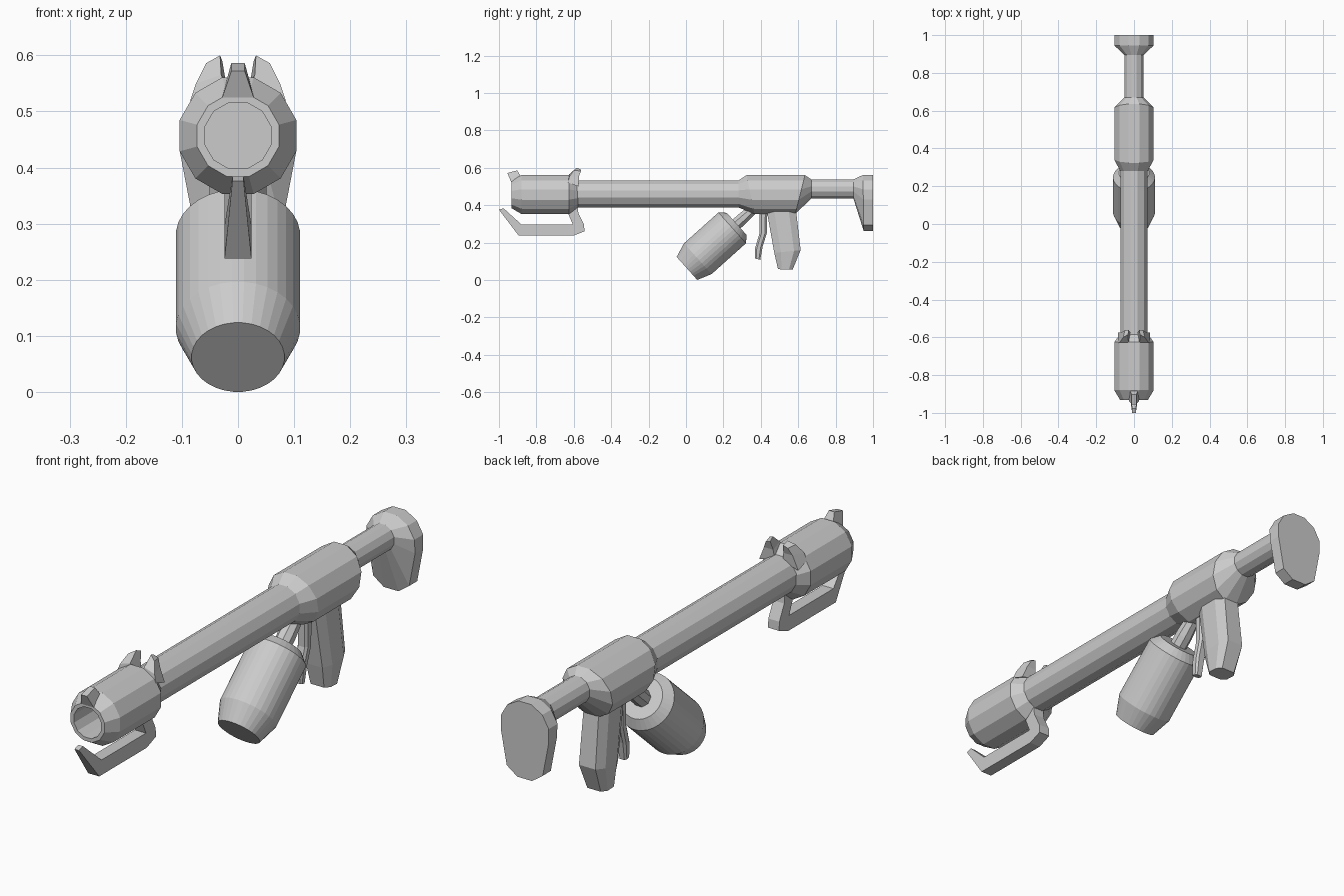
import bpy, bmesh
from math import cos, sin, pi
from mathutils import Vector

if "Cube" in bpy.data.objects:
    bpy.data.objects.remove(bpy.data.objects["Cube"])


def loft(name, rings, caps=True, mirror=False):
    """Skin a list of equal-length vertex rings; optionally add the x-mirrored copy."""
    bm = bmesh.new()
    for sx in ((1, -1) if mirror else (1,)):
        vs = [[bm.verts.new((sx * p[0], p[1], p[2])) for p in r] for r in rings]
        n = len(rings[0])
        for a, b in zip(vs, vs[1:]):
            for i in range(n):
                j = (i + 1) % n
                bm.faces.new((a[i], a[j], b[j], b[i]))
        if caps:
            bm.faces.new(vs[0])
            bm.faces.new(vs[-1])
    bmesh.ops.recalc_face_normals(bm, faces=bm.faces[:])
    me = bpy.data.meshes.new(name)
    bm.to_mesh(me)
    bm.free()
    ob = bpy.data.objects.new(name, me)
    bpy.context.collection.objects.link(ob)
    return ob


def ring(y, half, cz=0.457, skew=0.0):
    """Twelve-sided ring around the y axis, flats at the sides; half = half width."""
    r = half / cos(pi / 12)
    pts = []
    for i in range(12):
        a = pi / 12 + i * pi / 6
        dz = r * sin(a)
        pts.append((r * cos(a), y + skew * dz, cz + dz))
    return pts


def plate(name, section, widths):
    """Flat part from a (y, z) outline with a half width per point."""
    return loft(name, [[(-w, y, z) for (y, z), w in zip(section, widths)],
                       [(w, y, z) for (y, z), w in zip(section, widths)]])


def box_ring(w, y0, z0, y1, z1, c=0.35):
    """Chamfered section: half width w, running from front point to rear point."""
    out = []
    for x, t in ((-1 + c, 0), (1 - c, 0), (1, .25), (1, .75),
                 (1 - c, 1), (c - 1, 1), (-1, .75), (-1, .25)):
        out.append((x * w, y0 + (y1 - y0) * t, z0 + (z1 - z0) * t))
    return out


# Muzzle housing with open bore
loft("muzzle", [ring(-0.70, 0.059), ring(-0.933, 0.059), ring(-0.933, 0.073),
                ring(-0.88, 0.104), ring(-0.625, 0.104), ring(-0.578, 0.07)])

# Barrel tube
loft("barrel", [ring(-0.60, 0.072, 0.46), ring(0.30, 0.072, 0.46)])

# Receiver and stock tube
loft("receiver", [ring(0.28, 0.072, 0.46), ring(0.345, 0.104, 0.457, -0.2),
                  ring(0.61, 0.104, 0.457, 0.25), ring(0.67, 0.051, 0.487)])
loft("stock_tube", [ring(0.66, 0.051, 0.487), ring(0.91, 0.051, 0.487)])


# Shoulder butt: round top, lower half stretched down
def butt_ring(y_top, y_low):
    low = [(-0.104, 0.43), (-0.078, 0.295), (-0.032, 0.262),
           (0.032, 0.262), (0.078, 0.295), (0.104, 0.43)]
    up = [(x, y_top, z) for x, y, z in ring(0, 0.104)[:6]]
    return up + [(x, y_low, z) for x, z in low]


loft("shoulder_butt", [ring(0.895, 0.051, 0.487), butt_ring(0.945, 0.95),
                       butt_ring(1.0, 1.0)])

# Pistol grip and trigger lever
loft("grip", [box_ring(0.05, 0.43, 0.38, 0.585, 0.40),
              box_ring(0.055, 0.472, 0.145, 0.613, 0.16),
              box_ring(0.045, 0.492, 0.058, 0.57, 0.055)])
loft("trigger", [box_ring(0.022, 0.392, 0.37, 0.435, 0.37),
                 box_ring(0.022, 0.393, 0.25, 0.432, 0.25),
                 box_ring(0.02, 0.368, 0.165, 0.41, 0.18),
                 box_ring(0.016, 0.368, 0.115, 0.397, 0.108)])

# Slanted tank and its neck
axis = Vector((0, 0.745, 0.667)).normalized()
side = Vector((0, -axis.z, axis.y))
base = Vector((0, 0.005, 0.062))


def tank_ring(t, r, n):
    return [tuple(base + axis * t + Vector((1, 0, 0)) * (r * cos(2 * pi * (i + .5) / n))
                  + side * (r * sin(2 * pi * (i + .5) / n))) for i in range(n)]


loft("tank", [tank_ring(t, r, 32) for t, r in
              ((0, 0.083), (0.078, 0.111), (0.325, 0.111), (0.357, 0.08))])
loft("tank_neck", [tank_ring(0.34, 0.034, 8), tank_ring(0.40, 0.034, 8),
                   tank_ring(0.50, 0.026, 8)])

# Hooked guard beneath the muzzle
hook = [(-1.0, 0.376), (-0.976, 0.384), (-0.88, 0.297), (-0.605, 0.297), (-0.645, 0.39),
        (-0.58, 0.40), (-0.575, 0.355), (-0.545, 0.295), (-0.543, 0.26), (-0.60, 0.238),
        (-0.895, 0.238)]
plate("lower_hook", hook, [0.01, 0.01] + [0.024] * 9)

# Front sight post
loft("front_sight", [
    [(-.028, -.935, .525), (.028, -.935, .525), (.022, -.88, .55), (-.022, -.88, .55)],
    [(-.012, -.955, .572), (.012, -.955, .572), (.012, -.903, .586), (-.012, -.903, .586)]])

# Pair of rear sight ears
loft("rear_sight", [
    [(.018, -.63, .54), (.085, -.63, .52), (.085, -.575, .50), (.018, -.575, .52)],
    [(.030, -.625, .565), (.075, -.625, .550), (.062, -.572, .555), (.022, -.572, .555)],
    [(.032, -.585, .60), (.057, -.60, .586), (.048, -.562, .583), (.028, -.562, .59)]],
    mirror=True)
